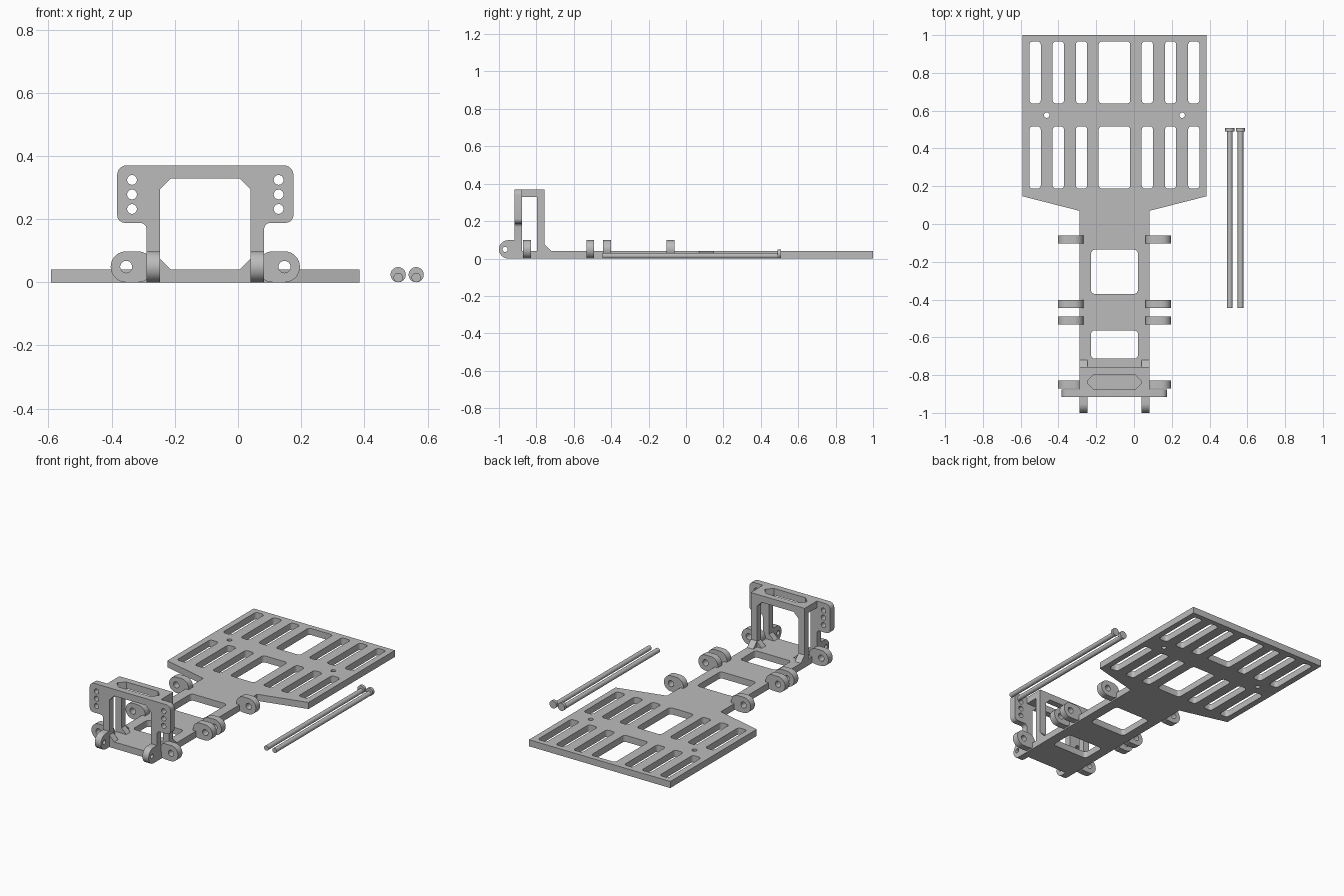
import bpy, bmesh, math

if "Cube" in bpy.data.objects:
    bpy.data.objects.remove(bpy.data.objects["Cube"])

CX = -0.1035   # centre line of the chassis
T = 0.041      # sheet thickness

grey = bpy.data.materials.new("plain grey")
grey.diffuse_color = (0.5, 0.5, 0.5, 1)
grey.use_nodes = True
grey.node_tree.nodes["Principled BSDF"].inputs["Base Color"].default_value = grey.diffuse_color


def rounded(points, seg=6):
    """Polygon from (u, v[, radius]) corners; right-angled corners may be filleted."""
    out, n = [], len(points)
    for i, p in enumerate(points):
        r = p[2] if len(p) > 2 else 0
        if not r:
            out.append((p[0], p[1]))
            continue

        def toward(q):
            d = math.hypot(q[0] - p[0], q[1] - p[1])
            return p[0] + r * (q[0] - p[0]) / d, p[1] + r * (q[1] - p[1]) / d
        a, b = toward(points[i - 1]), toward(points[(i + 1) % n])
        c = (a[0] + b[0] - p[0], a[1] + b[1] - p[1])
        for k in range(seg + 1):
            t = math.pi / 2 * k / seg
            out.append(tuple(c[j] + (a[j] - c[j]) * math.cos(t) + (b[j] - c[j]) * math.sin(t)
                             for j in (0, 1)))
    return out


def rect(u0, u1, v0, v1, r=0):
    return rounded([(u0, v0, r), (u1, v0, r), (u1, v1, r), (u0, v1, r)])


def arc(u, v, r, a0=0, a1=360, n=32):
    full = a1 - a0 == 360
    return [(u + r * math.cos(math.radians(a0 + (a1 - a0) * k / n)),
             v + r * math.sin(math.radians(a0 + (a1 - a0) * k / n)))
            for k in range(n if full else n + 1)]


def octagon_hole(hw, v0, v1, c):
    return [(-hw + c, v0), (hw - c, v0), (hw, v0 + c), (hw, v1 - c),
            (hw - c, v1), (-hw + c, v1), (-hw, v1 - c), (-hw, v0 + c)]


def prism(name, plane, loops, w0, w1, dx=CX):
    """Extrude an outline with holes (loops[1:]) from w0 to w1 across the plane."""
    cu = bpy.data.curves.new(name, 'CURVE')
    cu.dimensions, cu.fill_mode = '2D', 'BOTH'
    cu.extrude = (w1 - w0) / 2
    for loop in loops:
        s = cu.splines.new('POLY')
        s.points.add(len(loop) - 1)
        for pt, (u, v) in zip(s.points, loop):
            pt.co = (u, v, 0, 1)
        s.use_cyclic_u = True
    tmp = bpy.data.objects.new(name + "_profile", cu)
    bpy.context.collection.objects.link(tmp)
    dg = bpy.context.evaluated_depsgraph_get()
    me = bpy.data.meshes.new_from_object(tmp.evaluated_get(dg))
    bpy.data.objects.remove(tmp)
    mid = (w0 + w1) / 2
    for vert in me.vertices:
        u, v, w = vert.co.x, vert.co.y, vert.co.z + mid
        x, y, z = {'XY': (u, v, w), 'XZ': (u, w, v), 'YZ': (w, u, v)}[plane]
        vert.co = (x + dx, y, z)
    bm = bmesh.new()
    bm.from_mesh(me)
    bmesh.ops.remove_doubles(bm, verts=bm.verts, dist=1e-5)
    bmesh.ops.recalc_face_normals(bm, faces=bm.faces)
    bm.to_mesh(me)
    bm.free()
    me.materials.clear()
    me.materials.append(grey)
    ob = bpy.data.objects.new(name, me)
    bpy.context.collection.objects.link(ob)
    return ob


# Deck: wide slotted plate tapering to a narrow tongue
half = [(0.186, -0.877), (0.186, 0.07), (0.488, 0.147), (0.488, 1.0)]
deck = [half + [(-x, y) for x, y in reversed(half)]]
for v0, v1 in ((0.187, 0.517), (0.638, 0.967)):
    deck.append(rect(-0.0835, 0.0835, v0, v1, 0.018))
    for s in (-1, 1):
        for c in (0.1745, 0.297, 0.42):
            deck.append(rect(s * c - 0.03, s * c + 0.03, v0, v1, 0.018))
deck += [rect(-0.124, 0.124, -0.37, -0.136, 0.02),
         rect(-0.124, 0.124, -0.713, -0.563, 0.02)]
deck += [arc(s * 0.3585, 0.576, 0.0145, n=20) for s in (-1, 1)]
prism("deck", 'XY', deck, 0, T)

# Front frame with side flanges and mounting holes
half = [(0.186, 0), (0.186, 0.188, 0.02), (0.279, 0.188, 0.025), (0.279, 0.37, 0.03)]
outline = rounded(half + [(-p[0],) + p[1:] for p in reversed(half)])
holes = [arc(s * 0.232, z, 0.0155, n=24) for s in (-1, 1) for z in (0.232, 0.278, 0.324)]
prism("front_frame", 'XZ', [outline, octagon_hole(0.1435, T, 0.328, 0.034)] + holes,
      -0.917, -0.877)

# Rear frame standing on the deck
half = [(0.11, T), (0.1435, 0.074), (0.1435, 0.295), (0.11, 0.328)]
outline = [(0.186, 0.37), (0.186, T)] + half
outline += [(-x, z) for x, z in reversed(outline)]
prism("rear_frame", 'XZ', [outline], -0.797, -0.757)

for s, side in ((-1, "left"), (1, "right")):
    # Bridge joining the frames at the top
    prism("top_bridge_" + side, 'XY',
          [[(s * x, y) for x, y in ((0.186, -0.877), (0.186, -0.797), (0.1085, -0.797),
                                    (0.1435, -0.832), (0.1435, -0.842), (0.1085, -0.877))]],
          0.328, 0.37)
    # Small gusset behind the rear leg
    w = sorted((s * 0.1435, s * 0.186))
    prism("rear_gusset_" + side, 'YZ', [[(-0.757, T), (-0.72, T), (-0.757, 0.078)]], *w)
    # Round lug at the front
    prism("front_lug_" + side, 'YZ',
          [[(-0.917, 0.0)] + [(-0.917, 0.098)] + arc(-0.951, 0.049, 0.049, 90, 270, 18),
           arc(-0.967, 0.049, 0.014, n=20)], *w)
    # Side lugs with pin holes
    lug = arc(s * 0.2505, 0.049, 0.049, -90, 90, 18) if s > 0 else \
        arc(s * 0.2505, 0.049, 0.049, 90, 270, 18)
    lug += arc(s * 0.2135, 0.049, 0.049, 90, 270, 18) if s > 0 else \
        arc(s * 0.2135, 0.049, 0.049, -90, 90, 18)
    for i, y in enumerate((-0.85, -0.512, -0.423, -0.083)):
        prism(f"side_lug_{side}_{i + 1}", 'XZ',
              [lug, arc(s * 0.2505, 0.049, 0.019, n=24)], y - 0.021, y + 0.021)

# Loose pins lying beside the deck
for i, x in enumerate((0.507, 0.564)):
    prism(f"pin_shaft_{i + 1}", 'XZ', [arc(x, 0.0148, 0.0148)], -0.446, 0.489, 0)
    prism(f"pin_head_{i + 1}", 'XZ', [arc(x, 0.024, 0.024)], 0.489, 0.507, 0)

# Smooth the round surfaces, keep edges sharp
for ob in bpy.context.collection.objects:
    ob.select_set(True)
    bpy.context.view_layer.objects.active = ob
bpy.ops.object.shade_smooth_by_angle(angle=math.radians(30))
